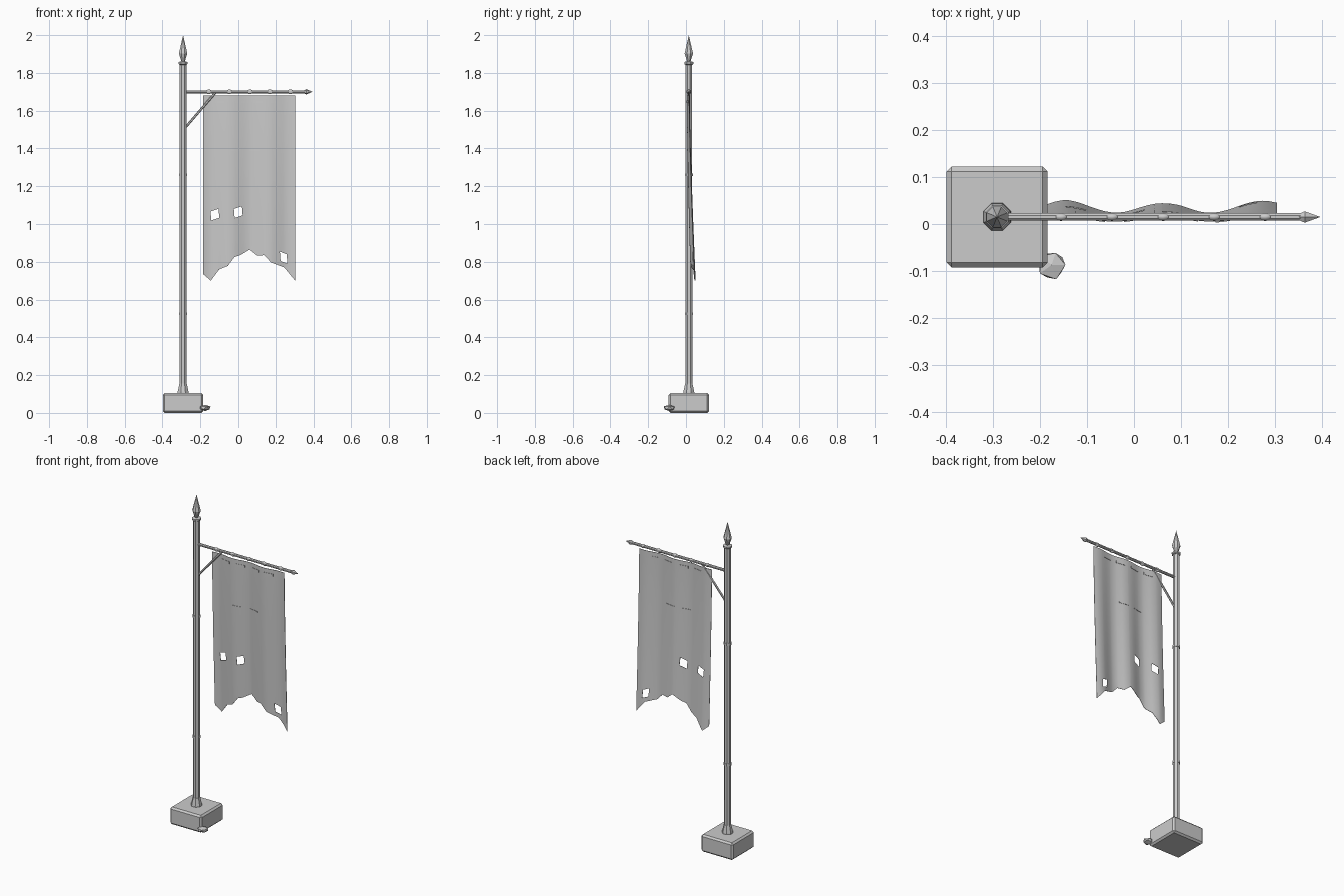
import bpy, bmesh, math, random
from mathutils import Vector

cube = bpy.data.objects.get("Cube")
if cube:
    bpy.data.objects.remove(cube, do_unlink=True)

grey = bpy.data.materials.new("plain_grey")
grey.use_nodes = True
COLOR = (0.6, 0.6, 0.6, 1)
grey.diffuse_color = COLOR
grey.node_tree.nodes["Principled BSDF"].inputs["Base Color"].default_value = COLOR

PX, PY, ARM_Z = -0.291, 0.015, 1.70


def add(name, bm):
    bmesh.ops.recalc_face_normals(bm, faces=bm.faces)
    mesh = bpy.data.meshes.new(name)
    bm.to_mesh(mesh)
    bm.free()
    mesh.materials.append(grey)
    obj = bpy.data.objects.new(name, mesh)
    bpy.context.collection.objects.link(obj)
    return obj


def smooth(obj):
    bpy.ops.object.select_all(action='DESELECT')
    obj.select_set(True)
    bpy.context.view_layer.objects.active = obj
    bpy.ops.object.shade_smooth_by_angle(angle=math.radians(40))


def lathe(name, start, direction, profile, sides=8):
    """Rings of (distance along axis, radius) about an axis, capped at both ends."""
    bm = bmesh.new()
    turn = Vector(direction).to_track_quat('Z', 'Y')
    rings = []
    for dist, rad in profile:
        ring = []
        for i in range(sides):
            a = math.tau * (i + 0.5) / sides
            p = Vector((rad * math.cos(a), rad * math.sin(a), dist))
            ring.append(bm.verts.new(Vector(start) + turn @ p))
        rings.append(ring)
    for r0, r1 in zip(rings, rings[1:]):
        for i in range(sides):
            j = (i + 1) % sides
            bm.faces.new((r0[i], r0[j], r1[j], r1[i]))
    bm.faces.new(rings[0])
    bm.faces.new(rings[-1])
    bmesh.ops.remove_doubles(bm, verts=bm.verts, dist=0.0004)
    return add(name, bm)


# Stone block with chamfered edges
bm = bmesh.new()
bmesh.ops.create_cube(bm, size=1)
for v in bm.verts:
    v.co = Vector((-0.291 + v.co.x * 0.214, 0.015 + v.co.y * 0.214, 0.0525 + v.co.z * 0.105))
bmesh.ops.bevel(bm, geom=bm.edges[:], offset=0.01, segments=1, affect='EDGES')
add("base_block", bm)

# Loose stone beside the block
random.seed(4)
bm = bmesh.new()
bmesh.ops.create_icosphere(bm, subdivisions=1, radius=1)
for v in bm.verts:
    k = random.uniform(0.85, 1.1)
    v.co = Vector((-0.175 + v.co.x * 0.033 * k, -0.087 + v.co.y * 0.033 * k, 0.026 + v.co.z * 0.018 * k))
add("loose_stone", bm)

# Pole, foot collar, bands and spear tip
UP = (0, 0, 1)
lathe("pole", (PX, PY, 0.1), UP, [(0, 0.02), (1.75, 0.019)])
lathe("foot_collar", (PX, PY, 0.1), UP, [(0, 0.032), (0.012, 0.031), (0.055, 0.021)])
for i, z in enumerate((0.525, 1.26)):
    lathe(f"pole_band_{i + 1}", (PX, PY, z - 0.007), UP, [(0, 0.023), (0.014, 0.023)])
lathe("pole_cap", (PX, PY, 1.843), UP, [(0, 0.02), (0.004, 0.026), (0.014, 0.026), (0.018, 0.016)])
lathe("spear_tip", (PX, PY, 1.858), UP, [(0, 0.009), (0.045, 0.024), (0.142, 0)], 8)

# Cross arm with its diamond end and diagonal brace
RIGHT = (1, 0, 0)
lathe("cross_arm", (PX + 0.015, PY, ARM_Z), RIGHT, [(0, 0.0085), (0.636, 0.0085)])
lathe("arm_tip", (0.343, PY, ARM_Z), RIGHT, [(0, 0.004), (0.02, 0.014), (0.053, 0)], 6)
a, b = Vector((-0.278, PY, 1.512)), Vector((-0.122, PY, 1.694))
lathe("arm_brace", a, b - a, [(0, 0.0065), ((b - a).length, 0.0065)], 6)

# Hanging loops on the arm
for i in range(5):
    bm = bmesh.new()
    bmesh.ops.create_uvsphere(bm, u_segments=10, v_segments=6, radius=1)
    for v in bm.verts:
        v.co = Vector((-0.155 + 0.1085 * i + v.co.x * 0.016, PY + v.co.y * 0.0085, ARM_Z + v.co.z * 0.0125))
    smooth(add(f"hanging_loop_{i + 1}", bm))

# Tattered banner: folds deepen and drift back towards the ragged hem
TOP = 1.68
HEM = [(-0.185, 0.735), (-0.145, 0.70), (-0.10, 0.76), (-0.055, 0.778), (-0.02, 0.825), (0.01, 0.835),
       (0.06, 0.865), (0.10, 0.833), (0.14, 0.835), (0.177, 0.796), (0.246, 0.77), (0.304, 0.70)]


def hem_z(x):
    for (x0, z0), (x1, z1) in zip(HEM, HEM[1:]):
        if x <= x1:
            return z0 + (z1 - z0) * (x - x0) / (x1 - x0)
    return HEM[-1][1]


def cloth_y(x, z):
    t = max(0, TOP - z)
    fold = math.cos(math.tau * (x - 0.062) / 0.207)
    return 0.012 + 0.027 * t ** 1.4 + (0.006 + 0.006 * t) * fold


xs = sorted({round(-0.185 + 0.489 * i / 32, 4) for i in range(33)} | {p[0] for p in HEM})
ROWS = 20
bm = bmesh.new()
cols = []
for x in xs:
    col = []
    for r in range(ROWS + 1):
        z = TOP + (hem_z(x) - TOP) * r / ROWS
        col.append(bm.verts.new((x, cloth_y(x, z), z)))
    cols.append(col)
for c0, c1 in zip(cols, cols[1:]):
    for r in range(ROWS):
        bm.faces.new((c0[r], c0[r + 1], c1[r + 1], c1[r]))
banner = add("banner_cloth", bm)
bpy.context.view_layer.objects.active = banner
solid = banner.modifiers.new("thickness", 'SOLIDIFY')
solid.thickness, solid.offset = 0.002, 0
bpy.ops.object.modifier_apply(modifier=solid.name)

# Torn holes, cut with slanted prisms
for x, z, w, h, slant in ((-0.123, 1.05, 0.042, 0.047, 0.014), (0, 1.063, 0.042, 0.048, 0.014),
                          (0.243, 0.822, 0.036, 0.05, -0.014)):
    bm = bmesh.new()
    bmesh.ops.create_cube(bm, size=1)
    for v in bm.verts:
        v.co = Vector((x + v.co.x * w - v.co.z * 0.004, v.co.y, z + v.co.z * h + v.co.x * slant))
    cutter = add("hole_cutter", bm)
    cutter.hide_render = True
    cut = banner.modifiers.new("hole", 'BOOLEAN')
    cut.operation, cut.solver, cut.object = 'DIFFERENCE', 'EXACT', cutter
    bpy.context.view_layer.objects.active = banner
    bpy.ops.object.modifier_apply(modifier=cut.name)
    bpy.data.objects.remove(cutter, do_unlink=True)
smooth(banner)


# Narrow stitched strips that follow the cloth
def strip(name, x0, x1, z, height):
    bm = bmesh.new()
    steps = 6
    rings = []
    for i in range(steps + 1):
        x = x0 + (x1 - x0) * i / steps
        y = cloth_y(x, z)
        rings.append([bm.verts.new((x, y + dy, z + dz * height / 2))
                      for dy, dz in ((-0.003, -1), (0.003, -1), (0.003, 1), (-0.003, 1))])
    for r0, r1 in zip(rings, rings[1:]):
        for k in range(4):
            bm.faces.new((r0[k], r0[k - 1], r1[k - 1], r1[k]))
    bm.faces.new(rings[0])
    bm.faces.new(rings[-1])
    add(name, bm)


for i, x in enumerate((-0.09, 0.007, 0.108, 0.201)):
    strip(f"hem_stitch_{i + 1}", x - 0.028, x + 0.028, 1.647, 0.014)
strip("centre_stitch_right", -0.045, 0.015, 1.392, 0.004)
strip("centre_stitch_left", 0.06, 0.12, 1.392, 0.006)
